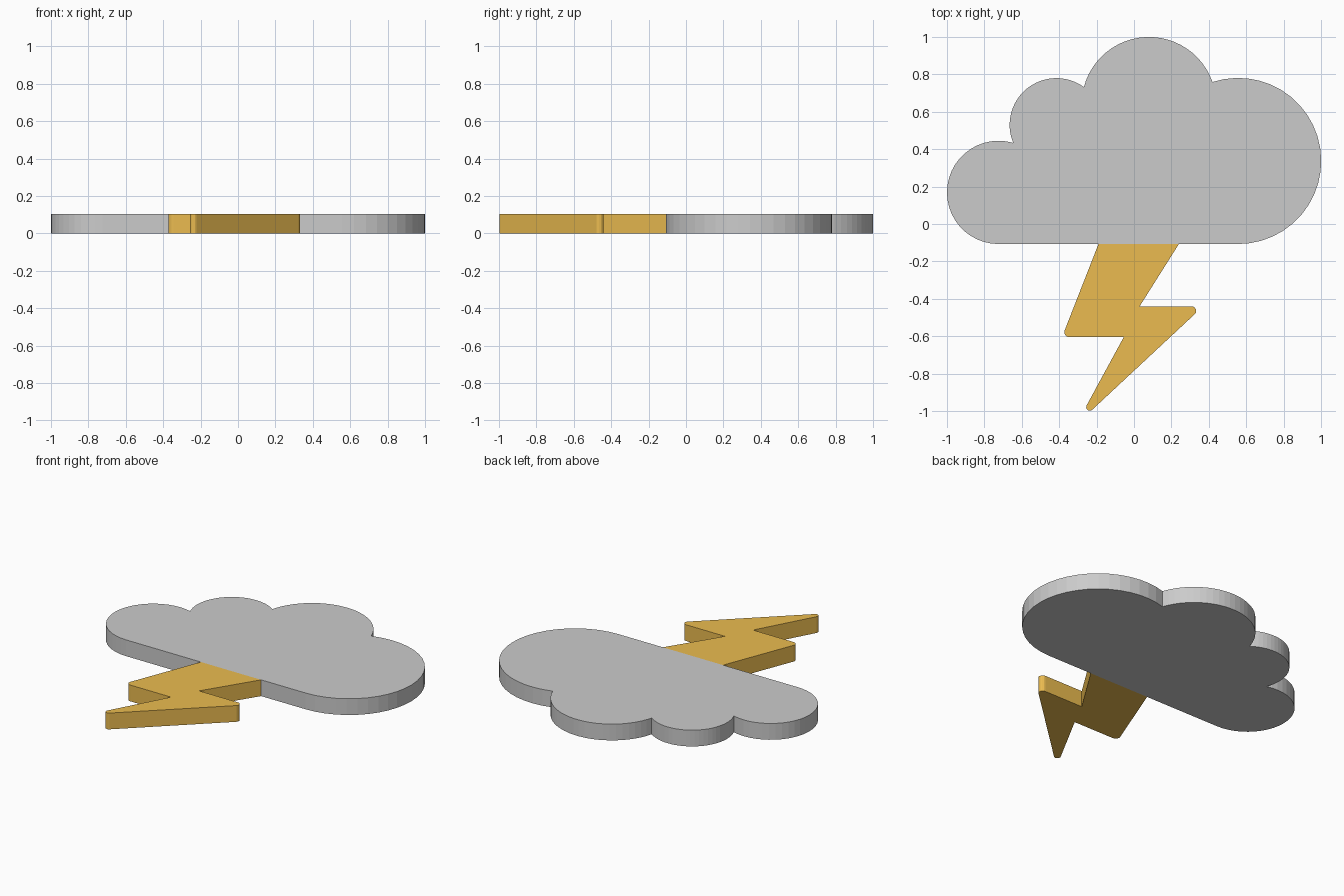
import bpy, bmesh
from math import atan2, cos, sin, pi, tau
from mathutils import Vector

if "Cube" in bpy.data.objects:
    bpy.data.objects.remove(bpy.data.objects["Cube"])

THICK = 0.105
BASE_Y = -0.107


def plate(name, outline, color=None):
    """Extrude a closed counter-clockwise 2D outline from z = 0 to THICK."""
    bm = bmesh.new()
    face = bm.faces.new([bm.verts.new((p[0], p[1], 0)) for p in outline])
    ext = bmesh.ops.extrude_face_region(bm, geom=[face], use_keep_orig=True)
    top = [v for v in ext["geom"] if isinstance(v, bmesh.types.BMVert)]
    bmesh.ops.translate(bm, verts=top, vec=(0, 0, THICK))
    bmesh.ops.recalc_face_normals(bm, faces=bm.faces)
    mesh = bpy.data.meshes.new(name)
    bm.to_mesh(mesh)
    bm.free()
    obj = bpy.data.objects.new(name, mesh)
    bpy.context.collection.objects.link(obj)
    if color:
        mat = bpy.data.materials.new(name)
        mat.diffuse_color = color
        mat.use_nodes = True
        mat.node_tree.nodes["Principled BSDF"].inputs["Base Color"].default_value = mat.diffuse_color
        mesh.materials.append(mat)
    return obj


def arc(c, r, a0, a1, n):
    return [Vector((c[0] + r * cos(a0 + (a1 - a0) * i / n),
                    c[1] + r * sin(a0 + (a1 - a0) * i / n))) for i in range(n + 1)]


def upper_crossing(c0, r0, c1, r1):
    """Outer intersection of two lobes, c0 right of c1."""
    d = Vector(c1) - Vector(c0)
    a = (r0 * r0 - r1 * r1 + d.length_squared) / (2 * d.length)
    h = (r0 * r0 - a * a) ** 0.5
    u = d.normalized()
    return Vector(c0) + u * a + Vector((u.y, -u.x)) * h


def rounded(corners, n=6):
    """Polygon with a fillet radius given per corner (x, y, r)."""
    out = []
    for i, (x, y, r) in enumerate(corners):
        p = Vector((x, y))
        if r == 0:
            out.append(p)
            continue
        u = (Vector(corners[i - 1][:2]) - p).normalized()
        v = (Vector(corners[(i + 1) % len(corners)][:2]) - p).normalized()
        half = u.angle(v) / 2
        c = p + (u + v).normalized() * (r / sin(half))
        s = p + u * (r * cos(half) / sin(half)) - c
        out += arc(c, r, atan2(s.y, s.x), atan2(s.y, s.x) + pi - 2 * half, n)
    return out


# Cloud: four lobes joined counter-clockwise along a flat base
lobes = [((0.557, 0.337), 0.444), ((0.08, 0.64), 0.36),
         ((-0.415, 0.53), 0.25), ((-0.724, 0.169), 0.276)]
cross = [upper_crossing(*a, *b) for a, b in zip(lobes, lobes[1:])]
outline = []
for i, (c, r) in enumerate(lobes):
    start = -pi / 2
    if i > 0:
        d = cross[i - 1] - Vector(c)
        start = atan2(d.y, d.x)
    end = 1.5 * pi
    if i < 3:
        d = cross[i] - Vector(c)
        end = atan2(d.y, d.x)
    end = start + (end - start) % tau
    pts = arc(c, r, start, end, 24)
    outline += pts if i == 3 else pts[:-1]
plate("cloud", outline)

# Lightning bolt: zigzag with rounded outer tips
bolt = [(0.24, BASE_Y, 0), (-0.19, BASE_Y, 0), (-0.385, -0.605, 0.027),
        (-0.055, -0.605, 0), (-0.31, -1.074, 0.0193), (0.37, -0.44, 0.0245),
        (0.03, -0.44, 0)]
plate("lightning_bolt", rounded(bolt), (0.83, 0.5, 0.08, 1))
